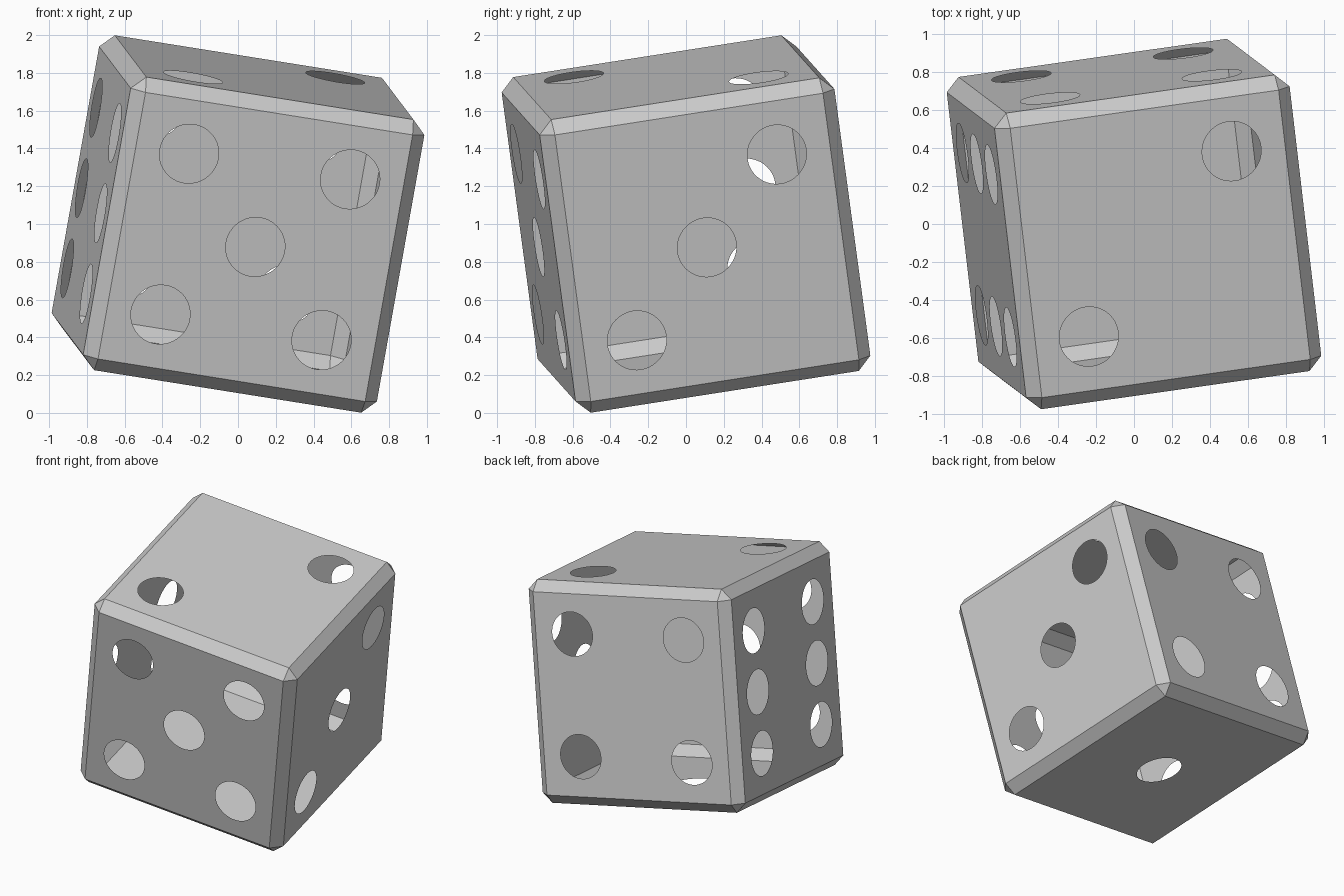
import bpy, bmesh, math
from mathutils import Vector

if "Cube" in bpy.data.objects:
    bpy.data.objects.remove(bpy.data.objects["Cube"])

HALF, CHAMFER = 0.795, 0.072    # cube half size, edge chamfer
PIP_R, OFF, SIDES = 0.158, 0.436, 48

diag2 = [(-1, -1), (1, 1)]
square4 = [(a, b) for a in (-1, 1) for b in (-1, 1)]
# (axis, sign): pip grid positions along the two other axes, in x-y-z order
PIPS = {
    (2, -1): [(0, 0)],
    (2, 1): diag2,
    (0, 1): diag2 + [(0, 0)],
    (1, 1): square4,
    (1, -1): square4 + [(0, 0)],
    (0, -1): [(a, b) for a in (-1, 1) for b in (-1, 0, 1)],
}

# chamfered cube
bm = bmesh.new()
bmesh.ops.create_cube(bm, size=2 * HALF)
bmesh.ops.bevel(bm, geom=bm.edges[:], offset=CHAMFER, segments=1,
                affect='EDGES', profile=0.5)


def pip_edges(axis, sign, u, v):
    """Ring of edges for one round opening on a cube side."""
    ua, va = [i for i in range(3) if i != axis]
    ring = []
    for k in range(SIDES):
        t = 2 * math.pi * k / SIDES
        p = Vector((0, 0, 0))
        p[axis] = sign * HALF
        p[ua] = u * OFF + PIP_R * math.cos(t)
        p[va] = v * OFF + PIP_R * math.sin(t)
        ring.append(bm.verts.new(p))
    return [bm.edges.new((ring[k - 1], ring[k])) for k in range(SIDES)]


# swap each main side for one with round pip openings
for (axis, sign), spots in PIPS.items():
    side = max(bm.faces, key=lambda f: f.calc_center_median()[axis] * sign)
    edges = list(side.edges)
    bmesh.ops.delete(bm, geom=[side], context='FACES_ONLY')
    for u, v in spots:
        edges += pip_edges(axis, sign, u, v)
    normal = Vector((0, 0, 0))
    normal[axis] = sign
    bmesh.ops.triangle_fill(bm, edges=edges, use_beauty=True, normal=normal)

# all faces point outwards
bm.normal_update()
for f in bm.faces:
    if f.normal.dot(f.calc_center_median()) < 0:
        f.normal_flip()

mesh = bpy.data.meshes.new("die_shell")
bm.to_mesh(mesh)
bm.free()
grey = bpy.data.materials.new("light grey")
grey.diffuse_color = (0.6, 0.6, 0.6, 1)
grey.use_nodes = True
grey.node_tree.nodes["Principled BSDF"].inputs["Base Color"].default_value = grey.diffuse_color
mesh.materials.append(grey)

# tilted die resting on one corner
die = bpy.data.objects.new("die_shell", mesh)
die.location = (0, 0, 1)
die.rotation_euler = [math.radians(a) for a in (8.9, 8.95, 8.1)]
bpy.context.collection.objects.link(die)
